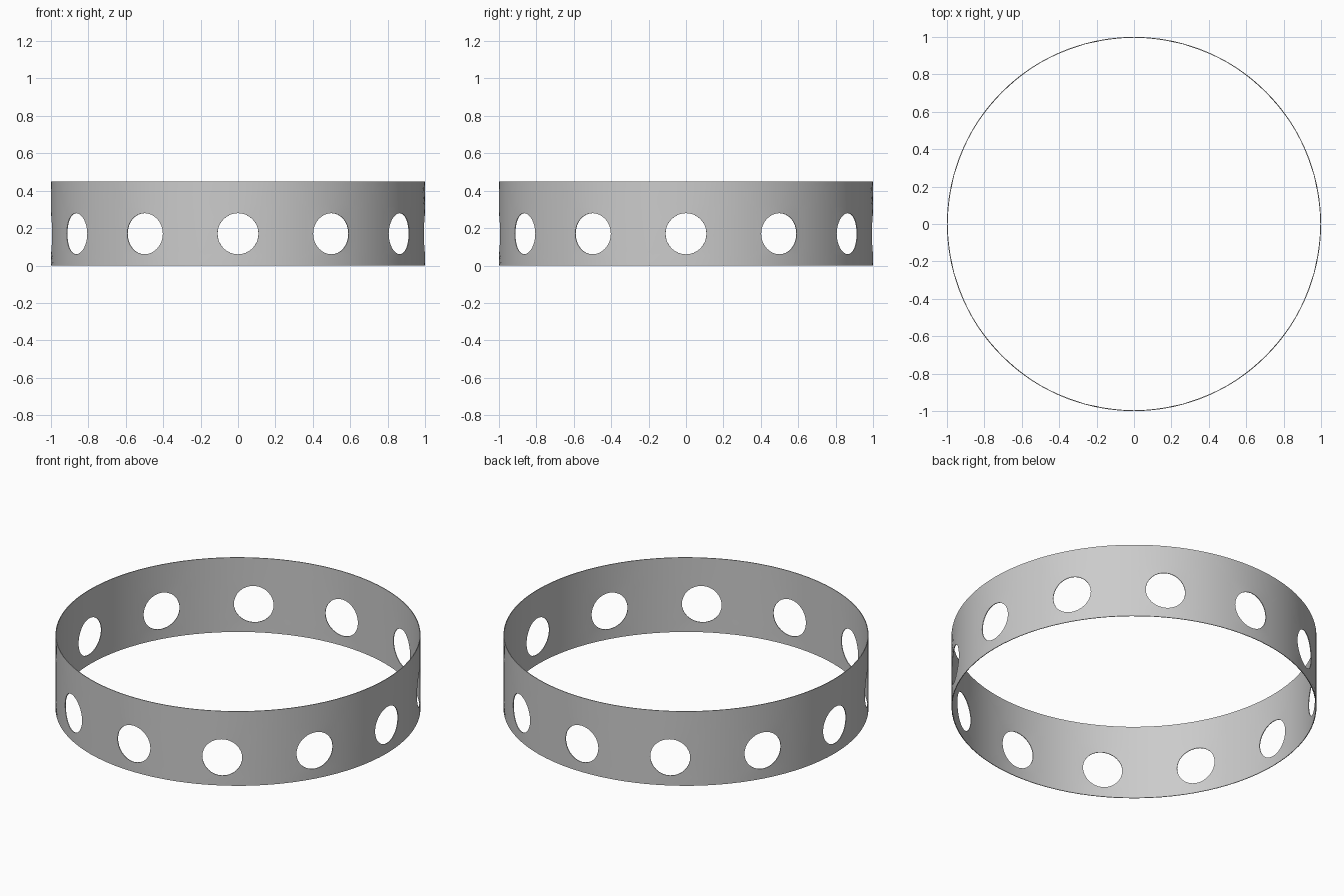
import bpy, bmesh
from math import sin, cos, pi

if "Cube" in bpy.data.objects:
    bpy.data.objects.remove(bpy.data.objects["Cube"])

RADIUS, HEIGHT = 1.0, 0.45
HOLES, HOLE_R, HOLE_Z = 12, 0.11, 0.17
SIDE = 8                      # segments per panel side
STEPS = 3                     # rings between hole and panel border
half = pi / HOLES


def wrap(u, z, centre):
    """Roll a flat panel point onto the cylinder."""
    a = centre + u / RADIUS
    return (RADIUS * cos(a), RADIUS * sin(a), z)


# Panel border, counter-clockwise from the lower left corner
corners = [(-half, 0), (half, 0), (half, HEIGHT), (-half, HEIGHT)]
border = []
for k in range(4):
    (u0, z0), (u1, z1) = corners[k], corners[(k + 1) % 4]
    border += [(u0 + (u1 - u0) * i / SIDE, z0 + (z1 - z0) * i / SIDE) for i in range(SIDE)]
n = len(border)
hole = [(HOLE_R * cos(-0.75 * pi + 2 * pi * i / n),
         HOLE_Z + HOLE_R * sin(-0.75 * pi + 2 * pi * i / n)) for i in range(n)]

# Twelve perforated panels joined into one band
bm = bmesh.new()
for p in range(HOLES):
    centre = -pi / 2 + p * 2 * half
    rings = []
    for s in range(STEPS + 1):
        t = s / STEPS
        rings.append([bm.verts.new(wrap(h[0] + (b[0] - h[0]) * t,
                                        h[1] + (b[1] - h[1]) * t, centre))
                      for h, b in zip(hole, border)])
    for inner, outer in zip(rings, rings[1:]):
        for i in range(n):
            j = (i + 1) % n
            bm.faces.new((inner[i], outer[i], outer[j], inner[j]))
bmesh.ops.remove_doubles(bm, verts=bm.verts, dist=1e-4)

mesh = bpy.data.meshes.new("perforated_band")
bm.to_mesh(mesh)
bm.free()
band = bpy.data.objects.new("perforated_band", mesh)
bpy.context.collection.objects.link(band)

# Thin sheet thickness, grown inward
bpy.context.view_layer.objects.active = band
band.select_set(True)
solid = band.modifiers.new("sheet", 'SOLIDIFY')
solid.thickness = 0.004
solid.offset = -1
bpy.ops.object.modifier_apply(modifier=solid.name)
bpy.ops.object.shade_smooth_by_angle(angle=pi / 6)
